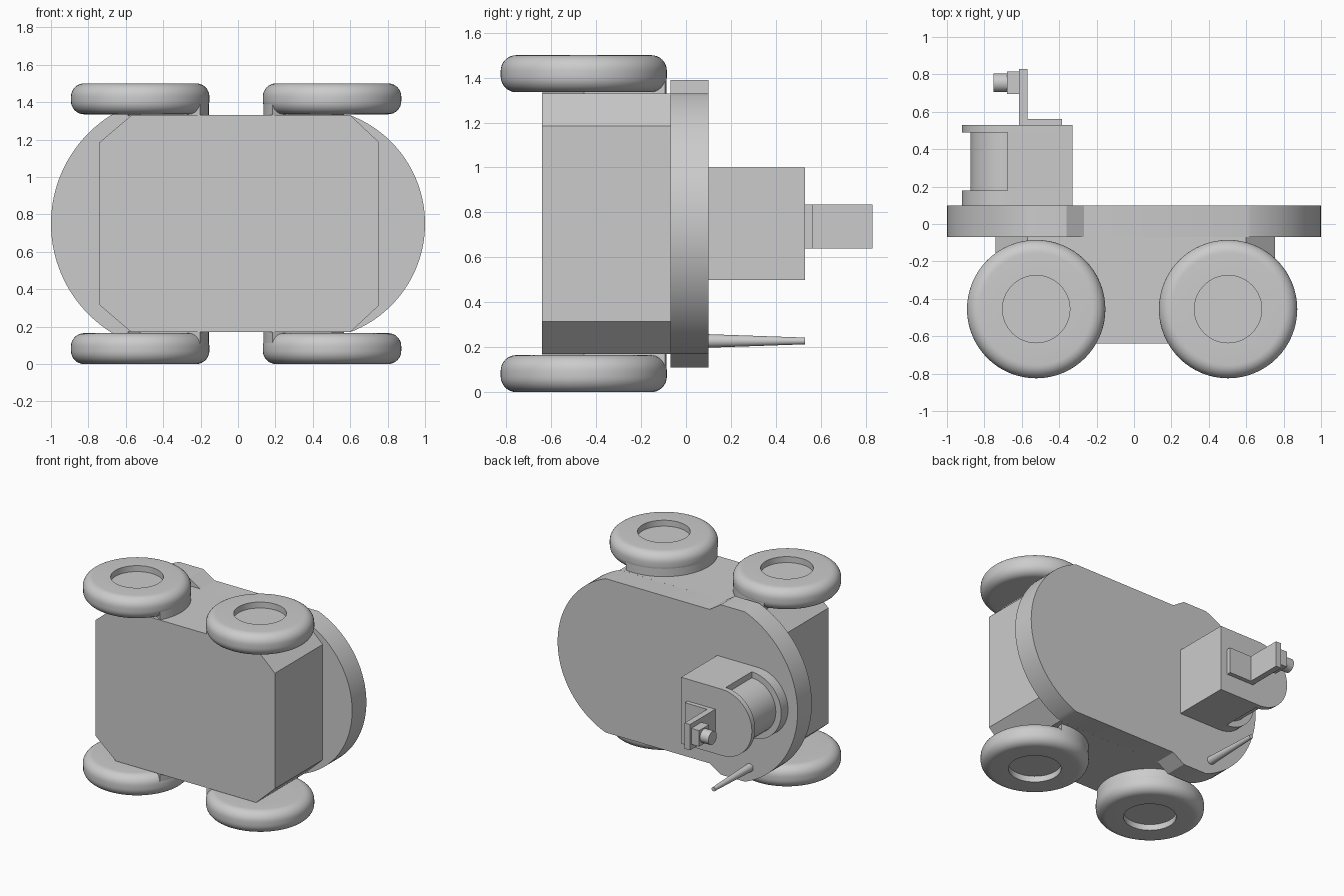
import bpy
import bmesh
from math import sin, cos, pi, radians, atan2, hypot
from mathutils import Matrix, Vector

cube = bpy.data.objects.get("Cube")
if cube:
    bpy.data.objects.remove(cube, do_unlink=True)

MID = 0.75  # height of the mirror plane

grey = bpy.data.materials.new("plain grey")
grey.use_nodes = True
grey.diffuse_color = (0.6, 0.6, 0.6, 1)
grey.node_tree.nodes["Principled BSDF"].inputs["Base Color"].default_value = (0.6, 0.6, 0.6, 1)


def finish(name, bm):
    bmesh.ops.recalc_face_normals(bm, faces=bm.faces)
    mesh = bpy.data.meshes.new(name)
    bm.to_mesh(mesh)
    bm.free()
    mesh.materials.append(grey)
    for p in mesh.polygons:
        p.use_smooth = True
    mesh.set_sharp_from_angle(angle=radians(30))
    obj = bpy.data.objects.new(name, mesh)
    bpy.context.collection.objects.link(obj)
    return obj


def prism(name, points, start, depth):
    """Extrude a flat outline of 3D points along a vector."""
    bm = bmesh.new()
    off = Vector(start)
    face = bm.faces.new([bm.verts.new(Vector(p) + off) for p in points])
    new = bmesh.ops.extrude_face_region(bm, geom=[face])["geom"]
    verts = [v for v in new if isinstance(v, bmesh.types.BMVert)]
    bmesh.ops.translate(bm, verts=verts, vec=depth)
    return finish(name, bm)


def plate(name, outline, y0, y1):
    return prism(name, [(x, 0, z) for x, z in outline], (0, y0, 0), (0, y1 - y0, 0))


def box(name, x0, x1, y0, y1, z0, z1):
    return plate(name, [(x0, z0), (x1, z0), (x1, z1), (x0, z1)], y0, y1)


def arc(cx, cz, r, a0, a1, n):
    return [(cx + r * cos(a0 + (a1 - a0) * i / n), cz + r * sin(a0 + (a1 - a0) * i / n))
            for i in range(n + 1)]


def mirrored(half):
    """Complete an outline from its upper half about the middle height."""
    return half + [(x, 2 * MID - z) for x, z in reversed(half)]


def rod(name, centre, axis, r1, r2, length):
    bm = bmesh.new()
    turn = Vector((0, 0, 1)).rotation_difference(Vector(axis)).to_matrix().to_4x4()
    bmesh.ops.create_cone(bm, cap_ends=True, segments=40, radius1=r1, radius2=r2,
                          depth=length, matrix=Matrix.Translation(centre) @ turn)
    return finish(name, bm)


# Hull with clipped corners
plate("hull", mirrored([(-0.74, 1.185), (-0.57, 1.33), (0.60, 1.33), (0.755, 1.185)]), -0.64, -0.07)

# Deck with rounded ends and a raised shoulder near one end
left_c, left_r = -0.315, 0.685
right_c, right_r = 0.38, 0.62
a_left = atan2(0.64, -0.56 - left_c)
a_right = atan2(0.58, 0.60 - right_c)
end_arc = arc(left_c, MID, left_r, pi, a_left, 24)
far_arc = arc(right_c, MID, right_r, a_right, 0, 24)
upper = end_arc[1:] + [(-0.36, 1.39), (-0.267, 1.33)] + far_arc[:-1]
deck = [end_arc[0]] + upper + [far_arc[-1]] + [(x, 2 * MID - z) for x, z in reversed(upper)]
plate("deck", deck, -0.07, 0.10)

# Wheels: lathed tyre with a recessed hub, plus a partial guard on the inner side
tyre = [(0, 0), (0.18, 0)] + arc(0.30, 0.07, 0.07, -pi / 2, 0, 8) \
    + arc(0.30, 0.095, 0.07, 0, pi / 2, 8) + [(0.18, 0.165), (0.18, 0.12), (0, 0.12)]
for end, cx, inward in (("left", 0.503, -1), ("right", -0.523, 1)):
    for level, s in (("upper", 1), ("lower", -1)):
        base = MID + s * 0.585
        bm = bmesh.new()
        verts = [bm.verts.new((cx + r, -0.455, base + s * z)) for r, z in tyre]
        edges = [bm.edges.new(pair) for pair in zip(verts, verts[1:])]
        bmesh.ops.spin(bm, geom=verts + edges, cent=(cx, -0.455, 0), axis=(0, 0, 1),
                       angle=2 * pi, steps=64)
        bmesh.ops.remove_doubles(bm, verts=bm.verts, dist=0.0001)
        finish(f"{level}_{end}_wheel", bm)
        sector = [(0, 0)] + arc(0, 0, 0.368, radians(-30), radians(100), 24)
        prism(f"{level}_{end}_guard", [(inward * x, y, 0) for x, y in sector],
              (cx, -0.455, base - s * 0.01), (0, 0, s * 0.085))

# Turret: two round-ended slabs around a drum and a square back
stadium = [(-0.33, 1.0)] + arc(-0.67, MID, 0.25, pi / 2, 3 * pi / 2, 32) + [(-0.33, 0.5)]
plate("turret_base", stadium, 0.10, 0.18)
plate("turret_cap", stadium, 0.49, 0.53)
box("turret_back", -0.675, -0.33, 0.18, 0.49, 0.5, 1.0)
rod("turret_drum", (-0.67, 0.335, MID), (0, 1, 0), 0.205, 0.205, 0.31)

# Camera on an angle bracket
box("bracket_foot", -0.60, -0.385, 0.53, 0.562, 0.64, 0.835)
box("bracket_upright", -0.615, -0.57, 0.53, 0.83, 0.64, 0.835)
box("camera_body", -0.68, -0.615, 0.695, 0.815, 0.68, 0.80)
rod("camera_lens", (-0.715, 0.755, 0.74), (-1, 0, 0), 0.05, 0.05, 0.07)

# Tapered aerial
rod("aerial", (-0.60, 0.315, 0.228), (0, 1, 0), 0.03, 0.015, 0.43)
